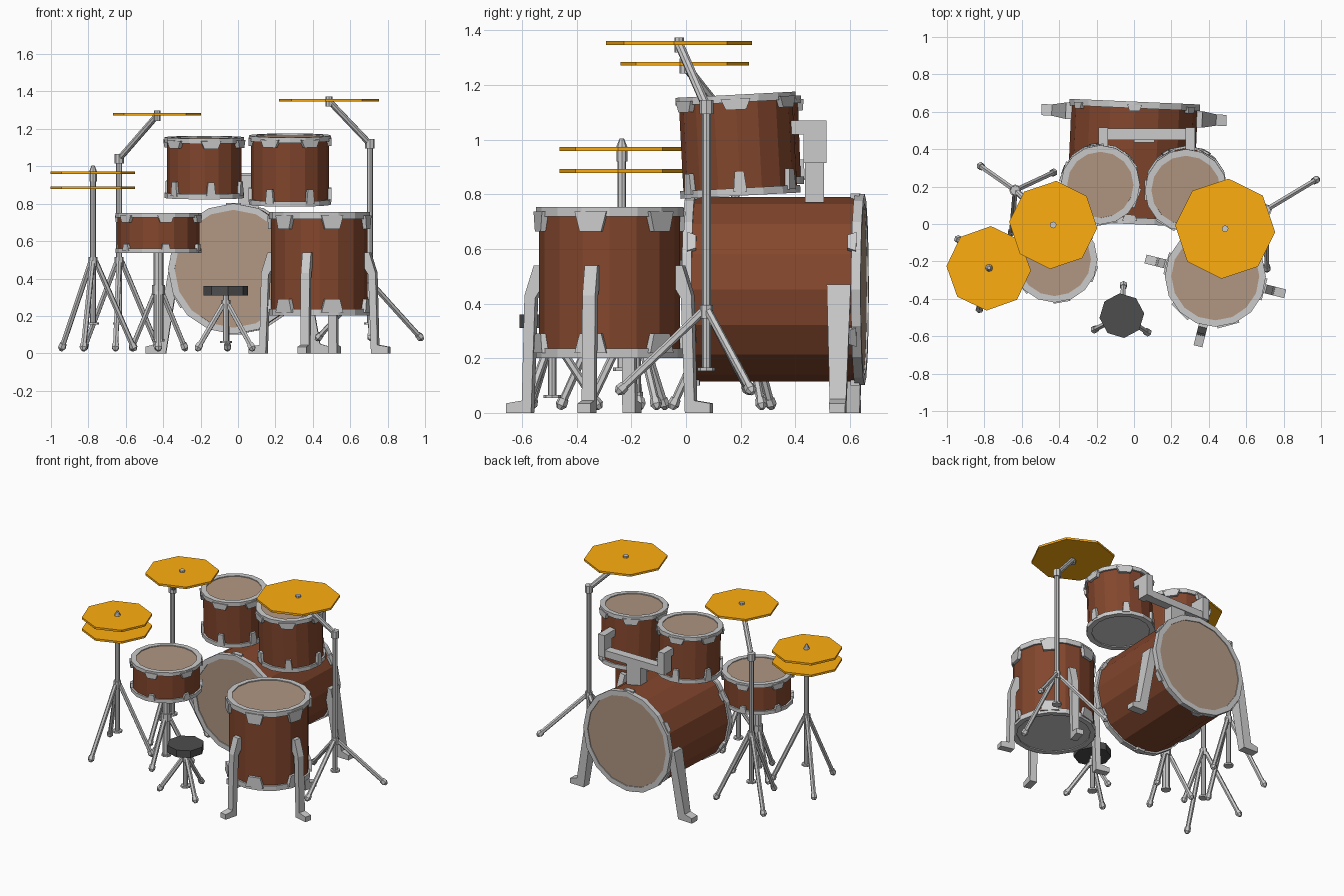
import bpy, bmesh
from math import sin, cos, pi, radians
from mathutils import Vector, Matrix, Euler

if "Cube" in bpy.data.objects:
    bpy.data.objects.remove(bpy.data.objects["Cube"])


def material(name, rgb):
    m = bpy.data.materials.new(name)
    m.diffuse_color = (*rgb, 1)
    m.use_nodes = True
    m.node_tree.nodes["Principled BSDF"].inputs["Base Color"].default_value = m.diffuse_color
    return m


WOOD = material("wood", (0.225, 0.062, 0.026))
SKIN = material("drum_skin", (0.44, 0.31, 0.225))
BLACK = material("seat_black", (0.075, 0.075, 0.075))
BRASS = material("brass", (1.0, 0.42, 0.005))


def finish(name, bm, mat=None, matrix=None):
    bmesh.ops.recalc_face_normals(bm, faces=bm.faces)
    me = bpy.data.meshes.new(name)
    bm.to_mesh(me)
    bm.free()
    ob = bpy.data.objects.new(name, me)
    bpy.context.collection.objects.link(ob)
    if mat:
        me.materials.append(mat)
    if matrix:
        ob.matrix_world = matrix
    return ob


def tube(bm, a, b, r, r2=None, n=8, turn=0.0):
    a, b = Vector(a), Vector(b)
    d = b - a
    m = Matrix.Translation((a + b) / 2) @ d.to_track_quat('Z', 'Y').to_matrix().to_4x4() @ Matrix.Rotation(turn, 4, 'Z')
    bmesh.ops.create_cone(bm, cap_ends=True, segments=n, radius1=r, radius2=r if r2 is None else r2,
                          depth=d.length, matrix=m)


def box(bm, lo, hi):
    lo, hi = Vector(lo), Vector(hi)
    bmesh.ops.create_cube(bm, size=1, matrix=Matrix.Translation((lo + hi) / 2) @ Matrix.Diagonal((*(hi - lo), 1)))


def prism(bm, pts, vec):
    f = bm.faces.new([bm.verts.new(p) for p in pts])
    ext = bmesh.ops.extrude_face_region(bm, geom=[f], use_keep_orig=True)
    bmesh.ops.translate(bm, vec=vec, verts=[v for v in ext["geom"] if isinstance(v, bmesh.types.BMVert)])


def ring(bm, ro, ri, z0, z1, n):
    loops = [[bm.verts.new((r * cos(2 * pi * i / n), r * sin(2 * pi * i / n), z)) for i in range(n)]
             for r, z in ((ro, z0), (ro, z1), (ri, z1), (ri, z0))]
    for k in range(4):
        p, q = loops[k], loops[(k + 1) % 4]
        for i in range(n):
            j = (i + 1) % n
            bm.faces.new((p[i], p[j], q[j], q[i]))


def drum(name, centre, r, h, rot=(0, 0, 0), start=0.0, lugs=(0.11, 0.05), drops=(0.055, 0.09), hoop=0.028,
         under=None, n=16):
    """Shell, two skins and two hoops carrying six tapered clamps each."""
    m = Matrix.Translation(centre) @ Euler([radians(a) for a in rot]).to_matrix().to_4x4()
    bm = bmesh.new()
    bmesh.ops.create_cone(bm, cap_ends=False, segments=n, radius1=r, radius2=r, depth=h - 0.02)
    finish(name + "_shell", bm, WOOD, m)
    for s, side, mat, w, drop in ((1, "top", SKIN, lugs[0], drops[0]), (-1, "bottom", under, lugs[1], drops[1])):
        bm = bmesh.new()
        tube(bm, (0, 0, s * (h / 2 - 0.02)), (0, 0, s * (h / 2 - 0.006)), r * 0.97, n=n)
        finish(f"{name}_{side}_skin", bm, mat, m)
        bm = bmesh.new()
        ring(bm, r + 0.012, r - 0.023, s * (h / 2 - hoop), s * h / 2, n)
        for i in range(6):
            a = radians(start + 60 * i)
            out, tan = Vector((cos(a), sin(a), 0)), Vector((-sin(a), cos(a), 0))
            ze, zi = s * (h / 2 - hoop / 2), s * (h / 2 - drop)
            pts = [out * (r - 0.02) + tan * t + Vector((0, 0, z))
                   for t, z in ((-w / 2, ze), (w / 2, ze), (w * 0.34, zi), (-w * 0.34, zi))]
            prism(bm, pts, out * 0.034)
        finish(f"{name}_{side}_hoop", bm, None, m)


def splayed_leg(name, centre, angle, profile, width, taper=0.0):
    """Flat leg whose (radius, height) profile is swept sideways, narrowing to the foot."""
    a = radians(angle)
    out, tan = Vector((cos(a), sin(a), 0)), Vector((-sin(a), cos(a), 0))
    c = Vector((centre[0], centre[1], 0))
    bm = bmesh.new()
    prism(bm, [c + out * r + tan * (-width / 2) + Vector((0, 0, z)) for r, z in profile], tan * width)
    for v in bm.verts:
        v.co -= tan * (v.co - c).dot(tan) * taper * max(0, 1 - v.co.z / profile[0][1])
    finish(name, bm)


def tripod(name, x, y, apex, start, reach, foot_z, bottom, top, r=0.016):
    """Centre post with collar, base disc and three legs."""
    bm = bmesh.new()
    tube(bm, (x, y, bottom), (x, y, top), r)
    tube(bm, (x, y, apex - 0.025), (x, y, apex + 0.025), r + 0.008)
    tube(bm, (x, y, bottom - 0.006), (x, y, bottom + 0.006), 0.032)
    for i in range(3):
        a = radians(start + 120 * i)
        d = Vector((cos(a), sin(a), 0))
        p0 = Vector((x, y, apex)) + d * 0.015
        p1 = Vector((x, y, foot_z)) + d * reach
        tube(bm, p0, p1, 0.015, n=6)
        u = (p1 - p0).normalized()
        tube(bm, p1 - u * 0.03, p1 - u * 0.005, 0.019, 0.022, n=6)
        tube(bm, p1 - u * 0.005, p1 + u * 0.012, 0.022, 0.01, n=6)
    finish(name, bm)


def cymbal(name, x, y, z, r, turn):
    bm = bmesh.new()
    tube(bm, (x, y, z - 0.007), (x, y, z + 0.007), r, n=8)
    ob = finish(name, bm, BRASS)
    c = Matrix.Translation((x, y, 0))
    ob.data.transform(c @ Matrix.Rotation(radians(turn), 4, 'Z') @ c.inverted())


# drums
drum("bass_drum", (-0.01, 0.327, 0.452), 0.338, 0.655, (-90, 0, -2.5), 30, (0.08, 0.08), (0.05, 0.05), 0.035, SKIN)
drum("left_tom", (-0.18, 0.215, 0.993), 0.2, 0.325, (2, 0, 0), -20)
drum("right_tom", (0.278, 0.19, 0.98), 0.208, 0.37, (3, 0, 0), 0)
drum("floor_tom", (0.435, -0.28, 0.478), 0.258, 0.553, (0, 0, 0), -15, (0.12, 0.12), (0.09, 0.09), 0.035)
drum("snare", (-0.425, -0.19, 0.643), 0.218, 0.215, (0, 0, 0), -20, (0.09, 0.05), (0.05, 0.05), 0.025)

# floor tom legs
leg = [(0.25, 0.54), (0.28, 0.54), (0.315, 0.43), (0.325, 0.045), (0.385, 0.035),
       (0.385, 0), (0.29, 0), (0.275, 0.42), (0.25, 0.46)]
for i in range(4):
    splayed_leg(f"floor_tom_leg_{i + 1}", (0.435, -0.28), -14 + 90 * i, leg, 0.048)

# bass drum legs
leg = [(0.32, 0.47), (0.365, 0.47), (0.44, 0.05), (0.495, 0.035), (0.495, 0), (0.385, 0), (0.325, 0.38)]
for side, a, y in (("left", 177.5, 0.59), ("right", -2.5, 0.575)):
    splayed_leg(f"bass_leg_{side}", (0, y), a, leg, 0.088, 0.35)

# tom mount on the bass drum
bm = bmesh.new()
box(bm, (0.0, 0.435, 0.77), (0.11, 0.505, 0.95))
box(bm, (-0.19, 0.45, 0.915), (0.325, 0.51, 0.965))
for x in (-0.165, 0.3):
    box(bm, (x - 0.025, 0.43, 0.915), (x + 0.025, 0.515, 1.07))
    box(bm, (x - 0.025, 0.38, 1.02), (x + 0.025, 0.45, 1.07))
finish("tom_mount", bm)

# snare stand
tripod("snare_stand", -0.425, -0.19, 0.34, 30, 0.165, 0.025, 0.07, 0.54, 0.026)

# hi-hat
tripod("hihat_stand", -0.775, -0.235, 0.49, 17, 0.23, 0.025, 0.16, 0.96)
bm = bmesh.new()
tube(bm, (-0.775, -0.235, 0.92), (-0.775, -0.235, 0.975), 0.02)
tube(bm, (-0.775, -0.235, 0.975), (-0.775, -0.235, 1.005), 0.02, 0.008)
finish("hihat_clutch", bm)
for part, z in (("lower", 0.885), ("upper", 0.966)):
    cymbal(f"hihat_{part}_cymbal", -0.777, -0.237, z, 0.226, -3)

# boom cymbals: post xy, joint z, cymbal centre, radius, tripod apex, start, reach, foot z
booms = (("left", -0.635, 0.18, 1.04, (-0.432, -0.005, 1.278), 0.236, 0.49, 25, 0.23, 0.025),
         ("right", 0.705, 0.075, 1.12, (0.487, -0.025, 1.354), 0.268, 0.37, 31, 0.32, 0.08))
for side, x, y, z, c, r, apex, start, reach, fz in booms:
    tripod(f"{side}_crash_stand", x, y, apex, start, reach, fz, 0.16, z)
    bm = bmesh.new()
    tube(bm, (x, y, z - 0.025), (x, y, z + 0.025), 0.026)
    tube(bm, (x, y, z), (c[0], c[1], c[2] - 0.005), 0.017)
    tube(bm, (c[0], c[1], c[2] - 0.035), (c[0], c[1], c[2] + 0.02), 0.018)
    finish(f"{side}_crash_boom", bm)
    cymbal(f"{side}_crash_cymbal", *c, r, -4)

# stool
tripod("stool_stand", -0.065, -0.49, 0.26, 87, 0.17, 0.025, 0.06, 0.32)
bm = bmesh.new()
tube(bm, (-0.065, -0.49, 0.31), (-0.065, -0.49, 0.36), 0.12, n=8, turn=0.1)
finish("stool_seat", bm, BLACK)
